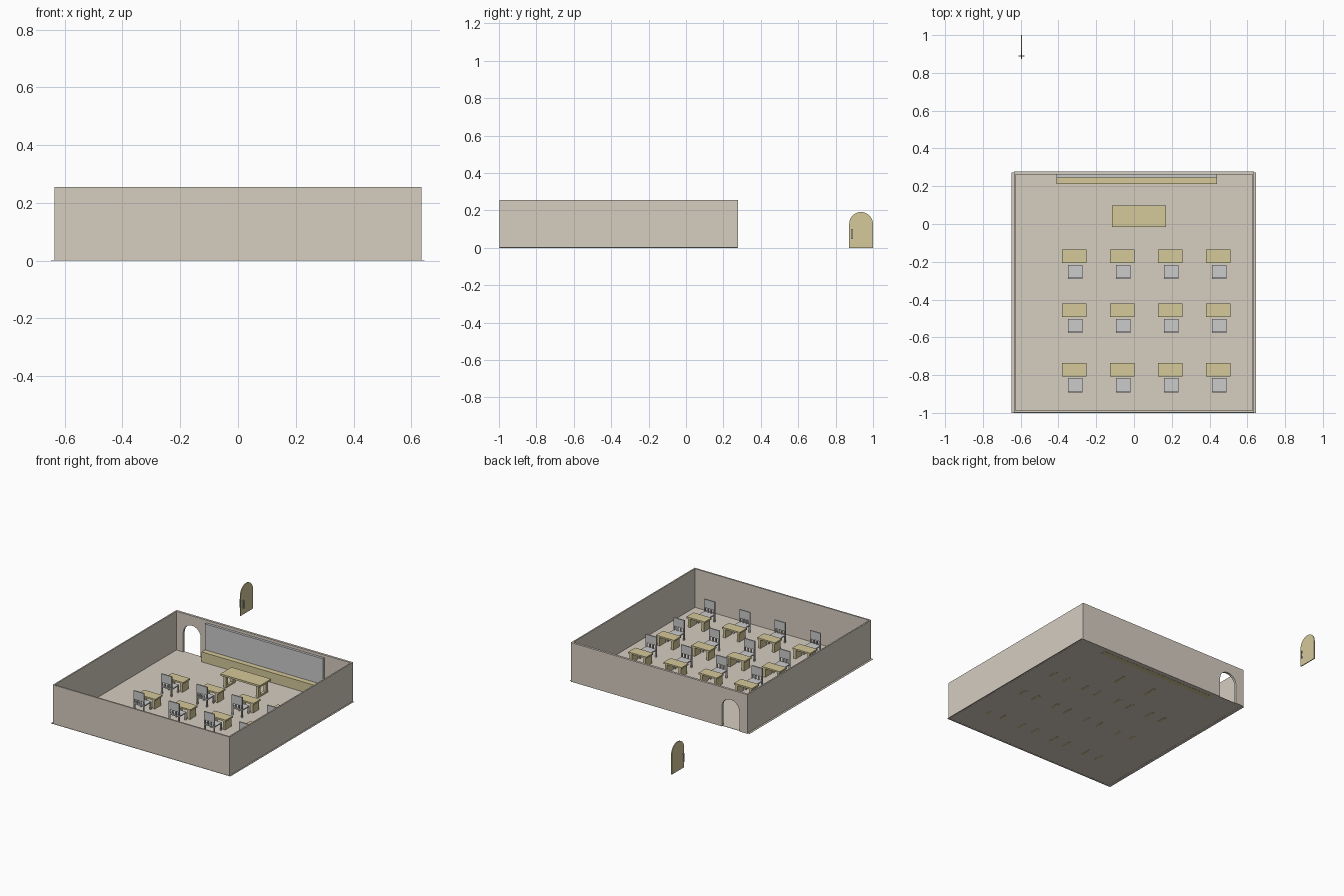
import bpy, bmesh
from math import pi, cos, sin

if "Cube" in bpy.data.objects:
    bpy.data.objects.remove(bpy.data.objects["Cube"])


def material(name, color):
    m = bpy.data.materials.new(name)
    m.diffuse_color = (*color, 1)
    m.use_nodes = True
    m.node_tree.nodes["Principled BSDF"].inputs["Base Color"].default_value = m.diffuse_color
    return m


PLASTER = material("plaster", (0.67, 0.61, 0.53))
WOOD = material("wood", (0.66, 0.58, 0.32))


def finish(name, bm, mat):
    bmesh.ops.recalc_face_normals(bm, faces=bm.faces)
    me = bpy.data.meshes.new(name)
    bm.to_mesh(me)
    bm.free()
    ob = bpy.data.objects.new(name, me)
    bpy.context.collection.objects.link(ob)
    if mat:
        me.materials.append(mat)
    return ob


def boxes(name, parts, mat=None):
    """Each part is (x0, x1, y0, y1, z0, z1)."""
    bm = bmesh.new()
    for x0, x1, y0, y1, z0, z1 in parts:
        for v in bmesh.ops.create_cube(bm, size=1)["verts"]:
            v.co.x = x1 if v.co.x > 0 else x0
            v.co.y = y1 if v.co.y > 0 else y0
            v.co.z = z1 if v.co.z > 0 else z0
    return finish(name, bm, mat)


def extrude(name, outline, place, depth, mat):
    """Extrude a flat outline of (u, z) points; place maps (u, z) to 3D."""
    bm = bmesh.new()
    face = bm.faces.new([bm.verts.new(place(u, z)) for u, z in outline])
    new = bmesh.ops.extrude_face_region(bm, geom=[face])["geom"]
    bmesh.ops.translate(bm, vec=depth, verts=[v for v in new if isinstance(v, bmesh.types.BMVert)])
    return finish(name, bm, mat)


def arch(center, width, height, n=16):
    """Round-topped outline from bottom left over the top to bottom right."""
    r = width / 2
    top = [(center - r * cos(pi * i / n), height - r + r * sin(pi * i / n)) for i in range(n + 1)]
    return [(center - r, 0)] + top + [(center + r, 0)]


# Room shell
W, H, Y0, Y1 = 0.636, 0.255, -0.998, 0.277
boxes("floor", [(-0.648, 0.645, -1.0, 0.272, 0.001, 0.003)], PLASTER)
boxes("side_and_front_walls", [
    (-W, -W + 0.009, Y0, Y1 - 0.015, 0, H),
    (W - 0.009, W, Y0, Y1 - 0.015, 0, H),
    (-W + 0.009, W - 0.009, Y0, Y0 + 0.01, 0, H)], PLASTER)

# Back wall with arched doorway
outline = [(-W, 0)] + arch(-0.515, 0.126, 0.191) + [(W, 0), (W, H), (-W, H)]
extrude("back_wall", outline, lambda u, z: (u, Y1 - 0.015, z), (0, 0.015, 0), PLASTER)

# Detached door with a handle on both faces
extrude("door", arch(0.936, 0.127, 0.191), lambda u, z: (-0.598, u, z), (0.006, 0, 0), WOOD)
handle = [(-0.609, -0.581, 0.886, 0.892, z, z + 0.005) for z in (0.054, 0.089)]
for x in (-0.611, -0.583):
    handle.append((x, x + 0.004, 0.886, 0.892, 0.046, 0.1))
boxes("door_handle", handle)

# Board and low platform
boxes("board", [(-0.41, 0.44, 0.246, 0.262, 0.065, 0.237)])
boxes("platform", [(-0.41, 0.44, 0.211, 0.246, 0, 0.068)], WOOD)

# Teacher desk with open frame ends
desk = [(-0.116, 0.17, -0.016, 0.098, 0.078, 0.09)]
for x in (-0.1, 0.136):
    desk += [(x, x + 0.018, -0.008, 0.014, 0, 0.078),
             (x, x + 0.018, 0.068, 0.09, 0, 0.078),
             (x, x + 0.018, 0.014, 0.068, 0, 0.014)]
boxes("teacher_desk", desk, WOOD)


def student_desk(x, y):
    parts = [(x - 0.065, x + 0.065, y - 0.036, y + 0.036, 0.06, 0.07)]
    for s in (-1, 1):
        a, b = sorted((x + s * 0.042, x + s * 0.058))
        parts.append((a, b, y - 0.032, y + 0.032, 0, 0.06))
    boxes("student_desk", parts, WOOD)


def chair(x, y):
    h, t = 0.038, 0.008
    back = y - h
    parts = [(x - h, x + h, back, y + h, 0.047, 0.054),
             (x - h, x + h, back, back + t, 0.08, 0.134)]
    # Legs
    for px in (x - h, x + h - t):
        for py in (back, y + h - t):
            parts.append((px, px + t, py, py + t, 0.003, 0.047))
    # Back spindles
    for i in range(4):
        px = x - h + i * (2 * h - t) / 3
        parts.append((px, px + t, back, back + t, 0.054, 0.08))
    boxes("chair", parts)


# Three rows of four seats
for y in (-0.171, -0.457, -0.771):
    for i in range(4):
        x = -0.316 + 0.254 * i
        student_desk(x, y)
        chair(x + 0.005, y - 0.083)
